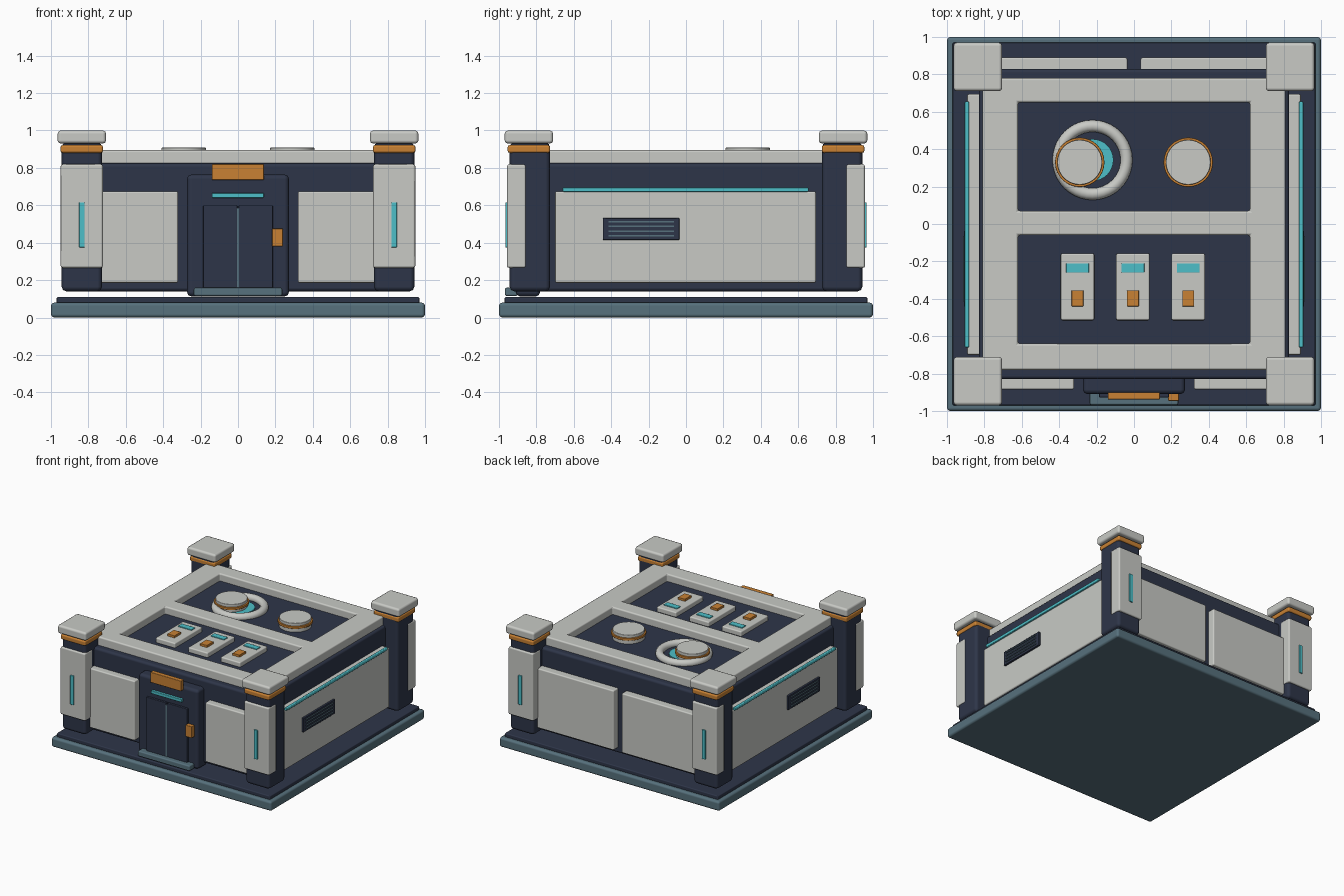
import bpy
import bmesh
from mathutils import Matrix, Vector

cube = bpy.data.objects.get("Cube")
if cube:
    bpy.data.objects.remove(cube, do_unlink=True)


def material(name, rgb):
    m = bpy.data.materials.new(name)
    m.use_nodes = True
    m.diffuse_color = (*rgb, 1)
    m.node_tree.nodes["Principled BSDF"].inputs["Base Color"].default_value = (*rgb, 1)
    return m


GREY = material("pale grey", (0.58, 0.59, 0.56))
NAVY = material("dark navy", (0.027, 0.036, 0.066))
SLATE = material("slate blue", (0.095, 0.165, 0.205))
TEAL = material("teal", (0.075, 0.52, 0.58))
ORANGE = material("orange", (0.58, 0.22, 0.033))


def finish(name, bm, mat, bevel=0.0, segments=2):
    """Turn a bmesh into a shaded object with an optional soft edge."""
    bmesh.ops.recalc_face_normals(bm, faces=bm.faces)
    mesh = bpy.data.meshes.new(name)
    bm.to_mesh(mesh)
    bm.free()
    mesh.materials.append(mat)
    obj = bpy.data.objects.new(name, mesh)
    bpy.context.collection.objects.link(obj)
    bpy.ops.object.select_all(action="DESELECT")
    obj.select_set(True)
    bpy.context.view_layer.objects.active = obj
    bpy.ops.object.shade_smooth_by_angle(angle=0.6)
    if bevel:
        mod = obj.modifiers.new("soft edge", "BEVEL")
        mod.width = bevel
        mod.segments = segments
        mod.limit_method = "ANGLE"
        mod.harden_normals = True
    return obj


def box(name, mat, x, y, z, bevel=0.0):
    """Box from (low, high) ranges on each axis."""
    low, high = (Vector(v) for v in zip(x, y, z))
    bm = bmesh.new()
    size = Matrix.Diagonal((*(high - low), 1))
    bmesh.ops.create_cube(bm, size=1, matrix=Matrix.Translation((low + high) / 2) @ size)
    return finish(name, bm, mat, bevel)


def around(c, half):
    return (c - half, c + half)


def outward(side, a, b):
    """Range from a to b, mirrored to the given side of the centre."""
    return tuple(sorted((side * a, side * b)))


def disc(name, mat, x, y, z, radius, bevel=0.0):
    bm = bmesh.new()
    bmesh.ops.create_cone(bm, cap_ends=True, segments=32, radius1=radius, radius2=radius,
                          depth=z[1] - z[0],
                          matrix=Matrix.Translation((x, y, sum(z) / 2)))
    return finish(name, bm, mat, bevel)


def sides():
    return (("left", 1), ("right", -1))


# Base slab, deck and floating main body
box("base_slab", SLATE, (-1, 1), (-1, 1), (0, 0.08), 0.018)
box("base_deck", NAVY, (-0.97, 0.97), (-0.97, 0.97), (0.075, 0.11), 0.008)
box("main_body", NAVY, (-0.83, 0.83), (-0.83, 0.83), (0.14, 0.825), 0.02)

# Roof frame: a grid with two openings, extruded upward
xs = (-0.81, -0.62, 0.62, 0.81)
ys = (-0.78, -0.64, -0.06, 0.07, 0.65, 0.78)
bm = bmesh.new()
grid = [[bm.verts.new((x, y, 0.815)) for y in ys] for x in xs]
for i in range(len(xs) - 1):
    for j in range(len(ys) - 1):
        if i == 1 and j in (1, 3):
            continue
        bm.faces.new((grid[i][j], grid[i + 1][j], grid[i + 1][j + 1], grid[i][j + 1]))
top = bmesh.ops.extrude_face_region(bm, geom=bm.faces[:])["geom"]
bmesh.ops.translate(bm, vec=(0, 0, 0.08),
                    verts=[v for v in top if isinstance(v, bmesh.types.BMVert)])
finish("roof_frame", bm, GREY, 0.012)
for name, y in (("front", (-0.65, -0.05)), ("back", (0.06, 0.66))):
    box(name + "_roof_floor", NAVY, (-0.63, 0.63), y, (0.818, 0.835))

# Corner pillars with armour plate, light, collar and cap
for xname, sx in sides():
    for yname, sy in (("front", -1), ("back", 1)):
        tag = f"{yname}_{xname}_pillar"
        cx, cy = sx * 0.835, sy * 0.84
        box(tag, NAVY, around(cx, 0.108), around(sy * 0.835, 0.108), (0.14, 0.935), 0.025)
        box(tag + "_plate", GREY, around(cx, 0.113), outward(sy, 0.855, 0.957),
            (0.265, 0.82), 0.012)
        box(tag + "_light", TEAL, around(cx, 0.015), outward(sy, 0.95, 0.966),
            (0.375, 0.615), 0.003)
        box(tag + "_collar", ORANGE, around(cx, 0.114), around(cy, 0.114),
            (0.88, 0.922), 0.012)
        box(tag + "_cap", GREY, around(cx, 0.13), around(cy, 0.13), (0.93, 1.0), 0.018)

# Wall panels, side light strips and louvred vents
for name, s in sides():
    box(f"front_{name}_panel", GREY, outward(s, 0.32, 0.76), (-0.885, -0.82),
        (0.185, 0.675), 0.01)
    box(f"back_{name}_panel", GREY, outward(s, 0.035, 0.76), (0.82, 0.89),
        (0.185, 0.675), 0.01)
    box(f"{name}_side_panel", GREY, outward(s, 0.82, 0.892), (-0.7, 0.695),
        (0.185, 0.675), 0.01)
    box(f"{name}_light_strip", TEAL, outward(s, 0.882, 0.905), (-0.66, 0.655),
        (0.672, 0.695), 0.006)
    box(f"{name}_vent", NAVY, outward(s, 0.88, 0.908), (-0.445, -0.035), (0.415, 0.532), 0.004)
    for k in range(4):
        box(f"{name}_vent_slat_{k + 1}", SLATE, outward(s, 0.9, 0.915), (-0.415, -0.065),
            around(0.437 + k * 0.025, 0.004))

# Entrance: surround, door leaves, sill, sign, light and keypad
box("door_surround", NAVY, (-0.273, 0.273), (-0.91, -0.78), (0.112, 0.765), 0.025)
for name, s in sides():
    box(f"{name}_door_leaf", NAVY, outward(s, 0.004, 0.186), (-0.928, -0.89), (0.125, 0.6), 0.004)
box("door_seam", SLATE, around(0, 0.005), (-0.932, -0.9), (0.15, 0.585))
box("door_sill", SLATE, (-0.237, 0.237), (-0.968, -0.9), (0.115, 0.16), 0.01)
box("door_sign", ORANGE, (-0.14, 0.138), (-0.938, -0.9), (0.735, 0.82), 0.004)
box("door_light", TEAL, (-0.14, 0.138), (-0.93, -0.9), (0.64, 0.666), 0.004)
box("door_keypad", ORANGE, (0.182, 0.24), (-0.945, -0.9), (0.38, 0.475), 0.004)

# Two round roof vents
for name, s in sides():
    x, y = s * 0.29, 0.33
    disc(f"{name}_roof_vent_stem", GREY, x, y, (0.83, 0.87), 0.122)
    disc(f"{name}_roof_vent_band", ORANGE, x, y, (0.865, 0.885), 0.132, 0.004)
    disc(f"{name}_roof_vent_cap", GREY, x, y, (0.88, 0.908), 0.12, 0.005)

# Roof ring with glowing centre
disc("ring_glow", TEAL, -0.222, 0.342, (0.83, 0.845), 0.112)
bm = bmesh.new()
circle = bmesh.ops.create_circle(bm, segments=12, radius=0.032,
                                 matrix=Matrix.Translation((-0.04, 0.342, 0.845))
                                 @ Matrix.Rotation(1.5708, 4, "X"))
bmesh.ops.spin(bm, geom=bm.verts[:] + bm.edges[:], cent=(-0.222, 0.342, 0),
               axis=(0, 0, 1), angle=6.283185, steps=40, use_merge=True)
bmesh.ops.remove_doubles(bm, verts=bm.verts, dist=0.0005)
finish("roof_ring", bm, GREY)

# Three roof units, each with a light and a button
for k in range(3):
    x = -0.302 + k * 0.296
    tag = f"roof_unit_{k + 1}"
    box(tag, GREY, around(x, 0.09), (-0.515, -0.157), (0.83, 0.875), 0.01)
    box(tag + "_light", TEAL, around(x, 0.061), (-0.26, -0.21), (0.87, 0.882), 0.003)
    box(tag + "_button", ORANGE, around(x, 0.032), (-0.44, -0.355), (0.87, 0.893), 0.003)
